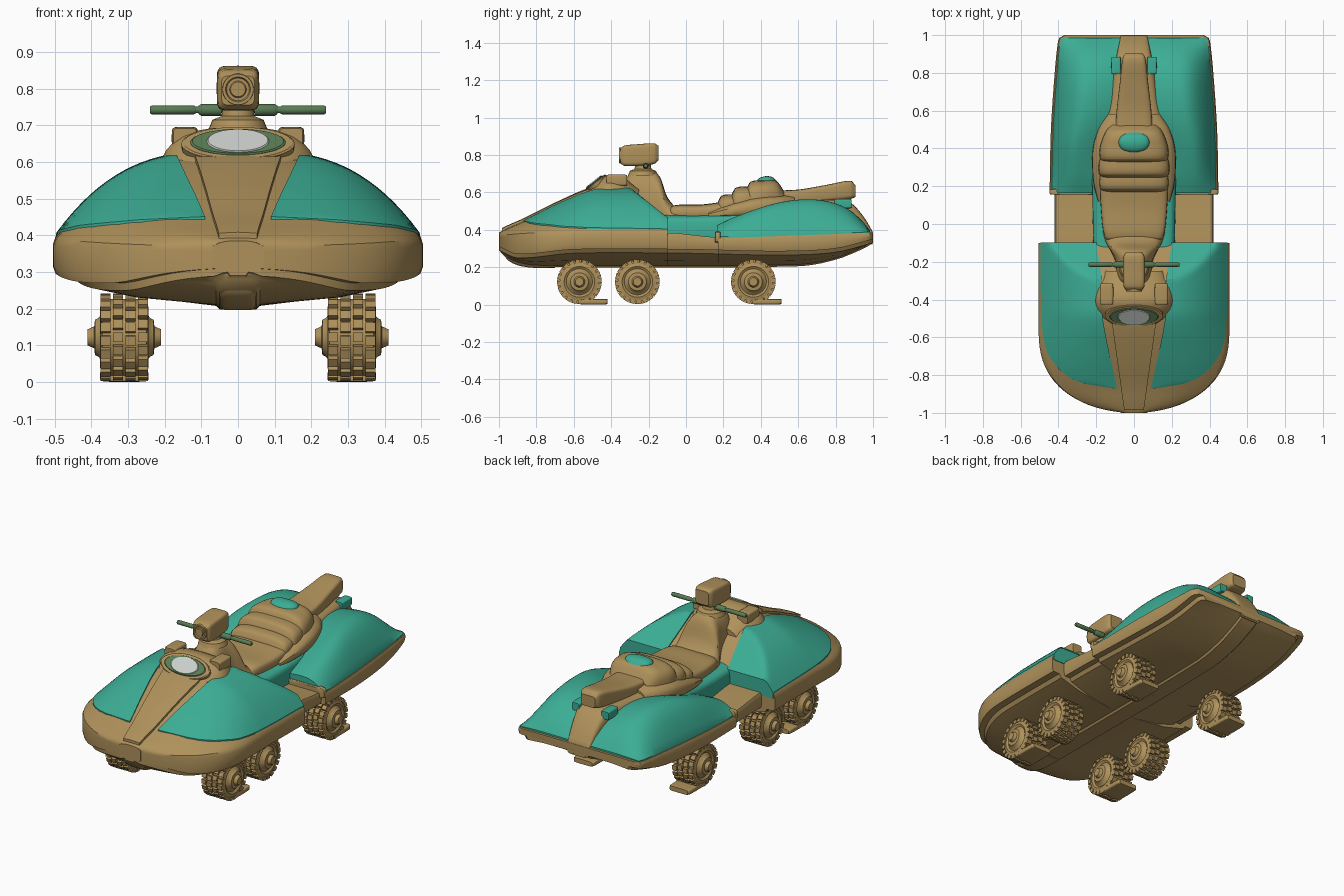
import bpy, bmesh, math
from mathutils import Matrix, Vector

old = bpy.data.objects.get("Cube")
if old:
    bpy.data.objects.remove(old)


def material(name, rgb):
    m = bpy.data.materials.new(name)
    m.use_nodes = True
    color = (*rgb, 1)
    m.diffuse_color = color
    m.node_tree.nodes["Principled BSDF"].inputs["Base Color"].default_value = color
    return m


TAN = material("tan", (.43, .285, .105))
TEAL = material("teal", (.045, .42, .30))
GREEN = material("dull green", (.1, .2, .09))
GLASS = material("pale glass", (.6, .63, .6))
parts = []


def finish(name, bm, mat, mirror=False):
    bmesh.ops.recalc_face_normals(bm, faces=bm.faces)
    mesh = bpy.data.meshes.new(name)
    bm.to_mesh(mesh)
    bm.free()
    mesh.materials.append(mat)
    ob = bpy.data.objects.new(name, mesh)
    bpy.context.collection.objects.link(ob)
    if mirror:
        ob.modifiers.new("Mirror", 'MIRROR')
    parts.append(ob)
    return ob


def at(keys, y):
    """Smooth curve through rows of (y, values...)."""
    last = len(keys) - 1
    y = min(max(y, keys[0][0]), keys[last][0])
    i = next(k for k in range(last) if y <= keys[k + 1][0])
    a, b = keys[i], keys[i + 1]
    p, q = keys[max(i - 1, 0)], keys[min(i + 2, last)]
    d = b[0] - a[0]
    t = (y - a[0]) / d
    out = []
    for k in range(1, len(a)):
        m = (b[k] - p[k]) / (b[0] - p[0]) * d
        n = (q[k] - a[k]) / (q[0] - a[0]) * d
        out.append(a[k] + t * (m + t * (3 * (b[k] - a[k]) - 2 * m - n + t * (m + n - 2 * (b[k] - a[k])))))
    return out if len(out) > 1 else out[0]


def loft(name, mat, rings, mirror=False):
    bm = bmesh.new()
    rows = [[bm.verts.new(p) for p in ring] for ring in rings]
    n = len(rows[0])
    for a, b in zip(rows, rows[1:]):
        for i in range(n):
            j = (i + 1) % n
            bm.faces.new((a[i], a[j], b[j], b[i]))
    bm.faces.new(rows[0])
    bm.faces.new(rows[-1])
    return finish(name, bm, mat, mirror)


def pod(name, mat, keys, power=3, cx=0, mirror=False):
    """Rounded body along y from rows of (y, half width, bottom, top)."""
    ys = [a[0] + (b[0] - a[0]) * k / 4 for a, b in zip(keys, keys[1:]) for k in range(4)] + [keys[-1][0]]
    rings = []
    for y in ys:
        w, low, high = at(keys, y)
        ring = []
        for k in range(32):
            c, s = math.cos(math.tau * k / 32), math.sin(math.tau * k / 32)
            ring.append((cx + w * math.copysign(abs(c) ** (2 / power), c), y,
                         (low + high) / 2 + (high - low) / 2 * math.copysign(abs(s) ** (2 / power), s)))
        rings.append(ring)
    return loft(name, mat, rings, mirror)


def block(name, mat, center, size, mirror=True):
    x, y, z = center
    w, d, h = (s / 2 for s in size)
    return pod(name, mat, [(y - d, w * .9, z - h * .9, z + h * .9), (y - d * .8, w, z - h, z + h),
                           (y + d * .8, w, z - h, z + h), (y + d, w * .9, z - h * .9, z + h * .9)], 6, x, mirror)


def spin(bm, profile, turn, sides=32):
    """Turn a profile of (offset, radius) round the x axis, then place it."""
    rows = [[bm.verts.new(turn @ Vector((o, r * math.cos(math.tau * k / sides), r * math.sin(math.tau * k / sides))))
             for k in range(sides)] for o, r in profile]
    for a, b in zip(rows, rows[1:]):
        for k in range(sides):
            j = (k + 1) % sides
            bm.faces.new((a[k], a[j], b[j], b[k]))
    bm.faces.new(rows[0])
    bm.faces.new(rows[-1])


def turned(name, mat, profile, turn, mirror=False):
    bm = bmesh.new()
    spin(bm, profile, turn)
    return finish(name, bm, mat, mirror)


def span(a, b, n):
    return [a + (b - a) * k / n for k in range(n + 1)]


# Hull shape along its length
KEEL = [(-1, .29), (-.95, .24), (-.86, .208), (-.75, .2), (.6, .205), (.8, .24), (.95, .3), (1, .33)]
SILL = [(-1, .31), (-.9, .27), (-.6, .295), (0, .295), (.5, .285), (.8, .3), (1, .35)]
REAR = [(.17, .447), (.5, .44), (.8, .42), (.95, .405), (.985, .395), (1, .37)]
RIM = [(-1, .37), (-.8, .38), (-.1, .385), (.17, .36), (.6, .37), (1, .385)]
RIDGE = [(-1, .385), (-.95, .41), (-.87, .445), (-.7, .53), (-.5, .615), (-.4, .625), (-.1, .625)]


def bow(y):
    r = max(0, (-.55 - y) / .45)
    return max(.07, .505 * math.sqrt(max(0, 1 - r ** 2.6)))


def hood(x, y):
    rim = at(RIM, y)
    dome = rim + (at(RIDGE, y) - rim) * (1 - min(1, abs(x) / bow(y)) ** 3)
    return min(dome, .46 + (-.1 - y) * .8)


def hull_ring(y, w, top):
    keel, sill, rim = at(KEEL, y), at(SILL, y), at(RIM, y)
    half = [(min(.05, w * .3), keel), (min(.06, w * .4), keel + .01), (.6 * w, keel * .6 + sill * .4),
            (.87 * w, sill - .02), (.9 * w, sill), (.985 * w, sill), (w, sill + .02), (w, rim - .012)]
    half += [(w * t, top(w * t, y)) for t in (.985, .95, .9, .8, .7, .6, .5, .4, .2)]
    return [(x, y, z) for x, z in half] + [(-x, y, z) for x, z in reversed(half)]


def deck(x, y):
    return at(RIM, y)


nose = [-1 + .9 * (k / 30) ** 1.7 for k in range(31)]
loft("front_hull", TAN, [hull_ring(y, bow(y), hood) for y in nose])
loft("waist", TAN, [hull_ring(y, .42, deck) for y in span(-.12, .18, 4)])
loft("rear_hull", TAN, [hull_ring(y, at(REAR, y), deck) for y in span(.17, .95, 14) + [.97, .985, 1]])

# Teal front hood panels
INNER = [(-.87, .09), (-.5, .165), (-.3, .17), (-.1, .2)]
OUTER = [(-.87, .11), (-.85, .25), (-.8, .36), (-.72, .435), (-.64, .472), (-.5, .49), (-.1, .496)]
rings = []
for y in span(-.87, -.097, 32):
    a, b = at(INNER, y), at(OUTER, y)
    ring = [(x, y, hood(x, y) + .007) for x in span(a, b, 14)]
    rings.append(ring + [(b, y, .37), (a, y, .37)])
loft("hood_panel", TEAL, rings, True)

# Raised strip down the nose
rings = []
for y in span(-.985, -.5, 16):
    w = .05 + (y + 1) * .14
    rings.append([(x, y, hood(x, y) + .016 - abs(x) * .04) for x in span(-w, w, 6)] + [(w, y, .33), (-w, y, .33)])
loft("nose_strip", TAN, rings)
pod("keel_plate", TAN, [(-.99, .045, .3, .36), (-.95, .05, .235, .3), (-.85, .05, .2, .25), (-.7, .045, .197, .22)], 5)

# Teal rear fenders
CREST = [(.165, .42), (.25, .46), (.45, .53), (.6, .557), (.75, .55), (.87, .505), (.95, .435), (.985, .39)]
VALLEY = [(.165, .2), (.4, .19), (.6, .12), (.985, .07)]
rings = []
for y in span(.165, .985, 26):
    a, b, rim = at(VALLEY, y), at(REAR, y) - .012, at(RIM, y)
    ring = []
    for s in span(0, 1, 16):
        g = .88 + .12 * math.sin(math.pi * s / .9) if s < .45 else 1 - ((s - .45) / .55) ** 2.2
        ring.append((a + (b - a) * s, y, rim + (at(CREST, y) - rim) * g + .004))
    rings.append(ring + [(b, y, rim - .02), (a, y, rim - .02)])
loft("rear_fender", TEAL, rings, True)
block("fender_lip", TAN, (.32, .17, .36), (.25, .03, .06))

# Central body, seat and tail
pod("body_side", TEAL, [(-.15, .215, .3, .48), (.1, .22, .3, .48), (.35, .22, .3, .5), (.5, .19, .3, .5)], 6)
pod("seat_surround", TAN, [(.12, .19, .45, .5), (.22, .215, .45, .54), (.38, .22, .45, .585),
                           (.5, .19, .45, .59), (.58, .14, .45, .58)], 3)
pod("rear_spine", TAN, [(.45, .19, .36, .56), (.6, .14, .36, .56), (.8, .11, .36, .56), (.88, .095, .36, .545),
                        (.95, .08, .34, .47), (.998, .07, .32, .39)], 5)
pod("seat", TAN, [(-.1, .12, .46, .5), (-.07, .155, .45, .53), (.08, .175, .45, .535), (.2, .18, .45, .55)], 4)
for k, (y, top, w) in enumerate([(.17, .59, .18), (.245, .632, .185), (.325, .665, .18)]):
    pod("seat_rib_%d" % (k + 1), TAN, [(y, w * .9, .45, top - .04), (y + .02, w, .45, top - .008),
                                       (y + .085, w, .45, top), (y + .16, w * .85, .45, top - .005),
                                       (y + .2, w * .7, .45, top - .06)], 3.2)
pod("headrest", TEAL, [(.38, .03, .62, .665), (.395, .065, .62, .678), (.43, .082, .62, .687),
                       (.465, .07, .62, .68), (.485, .04, .62, .66)], 3)
pod("headrest_base", GREEN, [(.36, .05, .62, .655), (.4, .09, .62, .667), (.47, .07, .62, .66)], 3)
pod("tail", TAN, [(.46, .1, .5, .61), (.6, .092, .53, .615), (.75, .075, .55, .64), (.88, .06, .565, .662),
                  (.905, .045, .575, .64)], 5)
block("tail_light", TEAL, (.095, .84, .54), (.05, .09, .05))

# Cowl, windscreen and steering column
pod("cowl", TAN, [(-.59, .11, .45, .58), (-.53, .17, .4, .615), (-.43, .22, .31, .69),
                  (-.34, .21, .32, .68), (-.25, .17, .38, .62)], 3)
block("cowl_pod", TAN, (.145, -.37, .665), (.07, .11, .06))
tilt = Matrix.Translation((0, -.487, .65)) @ Matrix.Rotation(math.radians(38), 4, 'X')
for name, mat, wide, deep, lift in (("windscreen_frame", TAN, .155, .072, .004),
                                    ("windscreen_edge", GREEN, .13, .056, .009),
                                    ("windscreen", GLASS, .085, .05, .013)):
    flat = tilt @ Matrix.Diagonal((wide, deep, 1, 1)) @ Matrix.Rotation(math.pi / 2, 4, 'Y')
    turned(name, mat, [(.04, .97), (-lift + .004, 1), (-lift, .96)], flat)
pod("column", TAN, [(-.34, .08, .3, .64), (-.29, .095, .25, .712), (-.2, .1, .25, .72), (-.14, .125, .25, .685),
                    (-.1, .15, .3, .575), (-.03, .18, .4, .495)], 2.6)
upright = Matrix.Translation((0, -.23, 0)) @ Matrix.Rotation(-math.pi / 2, 4, 'Y')
turned("neck", TAN, [(.69, .08), (.715, .07), (.725, .045), (.76, .04)], upright)

# Handlebar and lamp head
bar = Matrix.Translation((0, -.215, .742))
turned("handlebar", GREEN, [(-.22, .009), (.22, .009)], bar)
turned("bar_clamp", GREEN, [(.045, .016), (.1, .016), (.108, .011)], bar, True)
turned("grip", GREEN, [(.115, .009), (.12, .012), (.235, .012), (.24, .009)], bar, True)
pod("lamp_head", TAN, [(-.35, .045, .755, .835), (-.33, .055, .742, .85), (-.25, .058, .742, .858),
                       (-.17, .055, .752, .862), (-.148, .042, .77, .85)], 6)
ahead = Matrix.Translation((0, -.345, .798)) @ Matrix.Rotation(-math.pi / 2, 4, 'Z')
turned("lamp_ring", TAN, [(-.01, .044), (.012, .042), (.012, .034), (.003, .03), (.003, .024),
                          (.01, .02), (.01, .004)], ahead)

# Wheels with tread blocks, mirrored to the other side
half = [(.1, .012), (.1, .022), (.082, .03), (.08, .048), (.07, .053), (.058, .07), (.066, .082), (.06, .104)]
profile = half + [(-o, r) for o, r in reversed(half)]
for name, y in (("front_wheel", -.57), ("middle_wheel", -.26), ("rear_wheel", .36)):
    bm = bmesh.new()
    place = Matrix.Translation((.31, y, .122))
    spin(bm, profile, place)
    for k in range(20):
        for c in range(4):
            turn = Matrix.Rotation(math.tau * (k + .25 * (c % 2)) / 20, 4, 'X')
            spot = Matrix.Translation(((c - 1.5) * .034, 0, .108))
            bmesh.ops.create_cube(bm, size=1, matrix=place @ turn @ spot @ Matrix.Diagonal((.028, .025, .022, 1)))
    finish(name, bm, TAN, True)
    if name != "middle_wheel":
        block(name + "_foot", TAN, (.31, y + .075, .016), (.13, .15, .03))

# Smooth shading with sharp edges kept
bpy.ops.object.select_all(action='DESELECT')
for ob in parts:
    ob.select_set(True)
bpy.context.view_layer.objects.active = parts[0]
bpy.ops.object.shade_smooth_by_angle(angle=math.radians(32))
